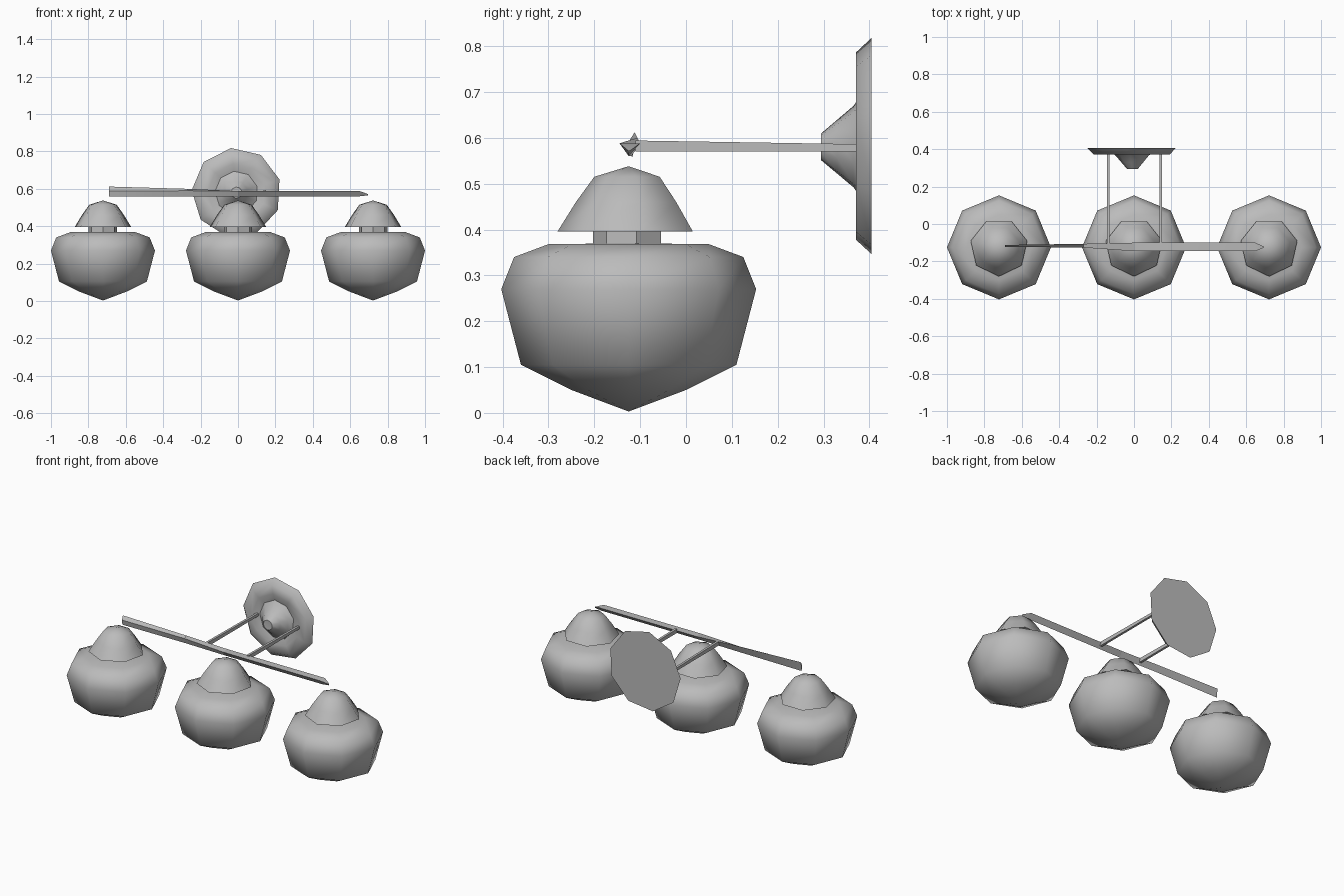
import bpy, bmesh, math
from mathutils import Vector, Matrix

if "Cube" in bpy.data.objects:
    bpy.data.objects.remove(bpy.data.objects["Cube"])

metal = bpy.data.materials.new("grey")
metal.diffuse_color = (0.5, 0.5, 0.5, 1)
metal.use_nodes = True
metal.node_tree.nodes["Principled BSDF"].inputs["Base Color"].default_value = metal.diffuse_color


def finish(name, bm, angle):
    bmesh.ops.recalc_face_normals(bm, faces=bm.faces)
    me = bpy.data.meshes.new(name)
    bm.to_mesh(me)
    bm.free()
    me.materials.append(metal)
    ob = bpy.data.objects.new(name, me)
    bpy.context.collection.objects.link(ob)
    bpy.ops.object.select_all(action='DESELECT')
    ob.select_set(True)
    bpy.context.view_layer.objects.active = ob
    bpy.ops.object.shade_smooth_by_angle(angle=math.radians(angle))
    return ob


def loft(name, rings, angle):
    """Skin equal-length rings; a one-point ring is a tip, open ends are capped."""
    bm = bmesh.new()
    rows = [[bm.verts.new(p) for p in ring] for ring in rings]
    for a, b in zip(rows, rows[1:]):
        n = max(len(a), len(b))
        for i in range(n):
            quad = [a[i % len(a)], a[(i + 1) % len(a)], b[(i + 1) % len(b)], b[i % len(b)]]
            bm.faces.new(list(dict.fromkeys(quad)))
    for row in (rows[0], rows[-1]):
        if len(row) > 2:
            bm.faces.new(row)
    return finish(name, bm, angle)


def lathe(name, profile, sides, start, matrix, angle):
    """Turn (radius, height) pairs about local z."""
    rings = []
    for r, h in profile:
        n = sides if r else 1
        rings.append([matrix @ Vector((r * math.cos(start + math.tau * i / n),
                                       r * math.sin(start + math.tau * i / n), h))
                      for i in range(n)])
    return loft(name, rings, angle)


# Three hanging lamps: faceted globe, neck and conical cap
GLOBE = [(0, 0.003), (0.125, 0.05), (0.235, 0.105), (0.278, 0.27),
         (0.25, 0.34), (0.175, 0.368), (0, 0.37)]
NECK = [(0.078, 0.36), (0.078, 0.402)]
CAP = [(0, 0.398), (0.155, 0.396), (0.115, 0.46), (0.075, 0.515), (0, 0.538)]
for side, x in (("left", -0.722), ("middle", 0), ("right", 0.722)):
    at = Matrix.Translation((x, -0.125, 0))
    lathe(side + "_globe", GLOBE, 8, 0, at, 62)
    lathe(side + "_neck", NECK, 7, -math.pi / 2, at, 30)
    lathe(side + "_cap", CAP, 7, -math.pi / 2, at, 62)


def section(x, pts):
    return [(x, y, z) for y, z in pts]


# Cross bar: flat upright blade on the left, triangular bar on the right
WEDGE = [(-0.145, 0.588), (-0.125, 0.56), (-0.1, 0.588)]
BLADE = [(-0.122, 0.588), (-0.117, 0.558), (-0.112, 0.612)]
loft("left_bar", [section(-0.69, BLADE),
                  section(-0.27, [(-0.126, 0.59), (-0.119, 0.56), (-0.106, 0.6)]),
                  section(0, WEDGE)], 30)
loft("right_bar", [section(0, WEDGE), section(0.65, WEDGE),
                   section(0.695, [(-0.126, 0.572), (-0.125, 0.565), (-0.122, 0.572)])], 30)

# Two arms running back to the wall plate
for side, x in (("left", -0.137), ("right", 0.143)):
    rings = [[(x - 0.007, y, 0.57), (x + 0.007, y, 0.57),
              (x + 0.007, y, z), (x - 0.007, y, z)]
             for y, z in ((-0.11, 0.594), (0.385, 0.586))]
    loft(side + "_arm", rings, 30)

# Wall plate with a raised rim and a stepped boss, facing forward
PLATE = [(0.24, 0), (0.208, 0.034), (0.155, 0.034), (0.115, 0.022),
         (0.09, 0.04), (0.06, 0.075), (0.03, 0.11), (0, 0.108)]
facing = Matrix.Translation((-0.008, 0.405, 0.58)) @ Matrix.Rotation(math.pi / 2, 4, 'X')
lathe("wall_plate", PLATE, 9, math.radians(97), facing, 50)
